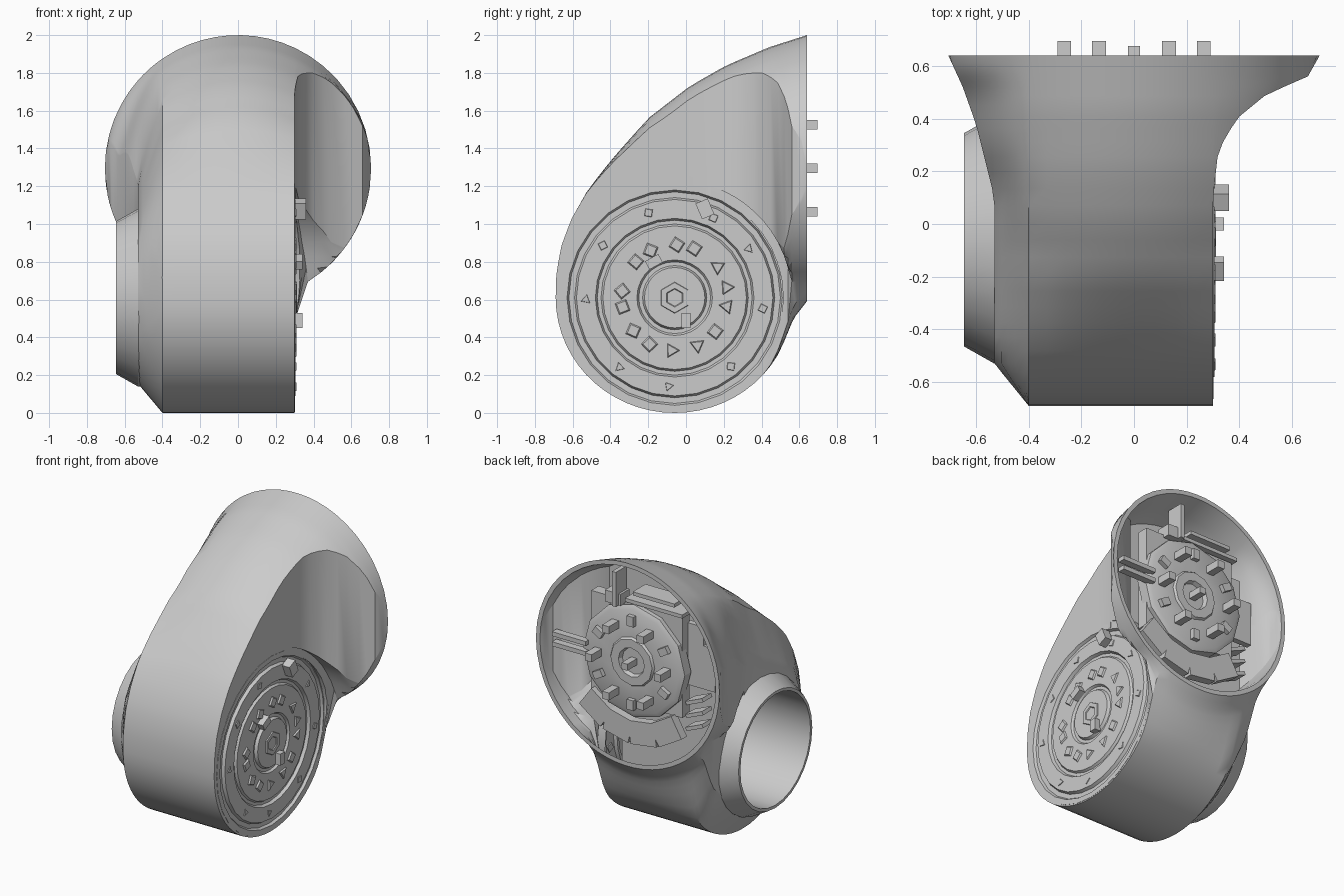
import bpy, bmesh, math, random
from mathutils import Matrix, Vector

random.seed(4)
if "Cube" in bpy.data.objects:
    bpy.data.objects.remove(bpy.data.objects["Cube"])

GREY = bpy.data.materials.new("light_grey")
GREY.use_nodes = True
GREY.diffuse_color = (0.6, 0.6, 0.6, 1)
GREY.node_tree.nodes["Principled BSDF"].inputs["Base Color"].default_value = (0.6, 0.6, 0.6, 1)

CY, CZ = -0.06, 0.61      # axis of the side joint
RING_Z, RING_R = 1.295, 0.705


def finish(name, bm, smooth=True):
    bmesh.ops.recalc_face_normals(bm, faces=bm.faces)
    mesh = bpy.data.meshes.new(name)
    bm.to_mesh(mesh)
    bm.free()
    obj = bpy.data.objects.new(name, mesh)
    bpy.context.collection.objects.link(obj)
    mesh.materials.append(GREY)
    if smooth:
        shade(obj)
    return obj


def shade(obj):
    bpy.ops.object.select_all(action='DESELECT')
    obj.select_set(True)
    bpy.context.view_layer.objects.active = obj
    bpy.ops.object.shade_smooth_by_angle(angle=math.radians(28))


def bridge(bm, rings):
    for a, b in zip(rings, rings[1:]):
        n = len(a)
        for i in range(n):
            j = (i + 1) % n
            bm.faces.new((a[i], a[j], b[j], b[i]))


def lathe(name, profile, place, segments=28):
    """Turn (height, radius) points around z, then place the result."""
    bm = bmesh.new()
    rings = []
    for h, r in profile:
        rings.append([bm.verts.new((r * math.cos(2 * math.pi * i / segments),
                                    r * math.sin(2 * math.pi * i / segments), h))
                      for i in range(segments)])
    bridge(bm, rings)
    bmesh.ops.remove_doubles(bm, verts=bm.verts, dist=1e-5)
    bm.transform(place)
    return finish(name, bm)


def box(name, centre, size, turn=Matrix()):
    bm = bmesh.new()
    bmesh.ops.create_cube(bm, size=1, matrix=Matrix.Translation(centre) @ turn @ Matrix.Diagonal((*size, 1)))
    return finish(name, bm, False)


def interp(points, t):
    if t <= points[0][0]:
        return points[0][1]
    for (a, va), (b, vb) in zip(points, points[1:]):
        if t <= b:
            return va + (vb - va) * (t - a) / (b - a)
    return points[-1][1]


def ease(a, b, t):
    t = min(1, max(0, (t - a) / (b - a)))
    return t * t * (3 - 2 * t)


def arc(radius, d):
    return math.sqrt(max(0, radius * radius - d * d))


# Silhouettes of the housing along its depth
TOP = [(-.69, .61), (-.688, .72), (-.665, .87), (-.61, 1.02), (-.52, 1.18), (-.395, 1.34), (-.2, 1.56),
       (.02, 1.73), (.214, 1.84), (.44, 1.936), (.64, 2.0)]
LEFT = [(-.69, -.4), (-.53, -.53), (.1, -.53), (.38, -.6), (.52, -.65), (.64, -.705)]
RIGHT = [(-.69, .3), (.1, .3), (.28, .32), (.4, .39), (.49, .5), (.53, .59), (.56, .66), (.64, .705)]


def low(y):
    if y <= .5:
        return CZ - CZ / .63 * arc(.63, y - CY)
    return interp([(.5, .33), (.57, .5), (.64, .59)], y)


def section(y, inset):
    """Closed outline across the housing at depth y."""
    xl, xr = interp(LEFT, y) + inset, interp(RIGHT, y) - inset
    radius = RING_R - inset
    core_l, core_r = max(xl, -.53 + inset), .3 - inset
    xs = [core_l + (xl - core_l) * math.sin(math.pi / 2 * i / 6) for i in range(6, 0, -1)]
    xs += [core_l + (-.4 - core_l) * i / 5 for i in range(5)]
    xs += [-.4 + (core_r + .4) * i / 10 for i in range(11)]
    xs += [core_r + (xr - core_r) * math.sin(math.pi / 2 * i / 8) for i in range(1, 9)]
    upper, lower = [], []
    for x in xs:
        bevel = .254 * min(1, max(0, (-.4 - x) / .13))
        qt = 1 - bevel * (1 - ease(-.1, .35, y))
        qb = 1 - bevel * (1 - ease(.35, .6, y))
        drop = radius - arc(radius, x)
        t = CZ + qt * (interp(TOP, CY + (y - CY) / qt) - CZ) - inset - drop * ease(-.6, -.05, y)
        b = CZ + qb * (low(CY + (y - CY) / qb) - CZ) + inset + drop * ease(.42, .58, y)
        # Rounded left shoulder
        if x < -.4:
            u = (x + .4) / (xl + .4)
            t -= .2 * u * u * ease(-.1, .2, y) * (1 - ease(.45, .64, y))
        # Flares stay above the joint disc and the collar
        for beyond, clear in ((x - core_r, .62), (-.53 + inset - x, .49)):
            if beyond > 1e-4:
                b = max(b, RING_Z - arc(radius, x), CZ + arc(clear, y - CY) + inset)
        if t < b:
            t = b = (t + b) / 2
        upper.append((x, y, t))
        lower.append((x, y, b))
    return upper + lower[::-1]


# Housing: outer skin, rim and hollow back in one loft
depths = [CY - .63 * math.cos(math.pi * i / 30) for i in range(26)] + [.52, .54, .56, .58, .61, .64]
bm = bmesh.new()
outlines = [section(y, 0) for y in depths]
outlines += [section(y, .03) for y in reversed(depths) if y > .365] + [section(.36, .03)]
rings = [[bm.verts.new(p) for p in o] for o in outlines]
bridge(bm, rings)
last = rings[-1]
for i in range(len(last) // 2 - 1):
    bm.faces.new((last[i], last[i + 1], last[-2 - i], last[-1 - i]))
bmesh.ops.remove_doubles(bm, verts=bm.verts, dist=1e-4)
bmesh.ops.dissolve_degenerate(bm, edges=bm.edges, dist=1e-5)
housing = finish("housing", bm, False)

side = Matrix.Translation((0, CY, CZ)) @ Matrix.Rotation(math.pi / 2, 4, 'Y')
back = Matrix.Translation((0, 0, RING_Z)) @ Matrix.Rotation(-math.pi / 2, 4, 'X')

# Cut the bore on one side and the disc recess on the other
for name, profile in (("bore_cutter", [(-.9, 0), (-.9, .39), (.16, .39), (.16, 0)]),
                      ("recess_cutter", [(.24, 0), (.24, .575), (.33, .575), (.33, 0)])):
    cutter = lathe(name, profile, side, 40)
    cutter.hide_render = True
    mod = housing.modifiers.new("cut", 'BOOLEAN')
    mod.operation, mod.solver, mod.object = 'DIFFERENCE', 'EXACT', cutter
    bpy.context.view_layer.objects.active = housing
    bpy.ops.object.modifier_apply(modifier=mod.name)
    bpy.data.objects.remove(cutter)
shade(housing)

# Open collar with its lined bore
lathe("collar", [(-.5, .47), (-.53, .47), (-.645, .405), (-.645, .385), (.15, .385), (.15, 0)], side)

# Stepped joint disc
lathe("joint_disc", [(.24, .605), (.302, .605), (.302, .57), (.285, .56), (.285, .53), (.305, .52), (.305, .42),
                     (.285, .41), (.285, .39), (.3, .38), (.3, .2), (.285, .19), (.285, .17),
                     (.305, .16), (.305, 0)], side)
lathe("joint_hub", [(.3, .085), (.312, .08), (.312, .05), (.306, .045), (.306, 0)], side, 6)

# Low wedge lugs around the disc
for radius, count, size in ((.28, 14, .05), (.47, 9, .035)):
    for i in range(count):
        a = 2 * math.pi * (i + random.uniform(-.25, .25)) / count
        bm = bmesh.new()
        bmesh.ops.create_cone(bm, cap_ends=True, segments=random.choice((3, 4)), radius1=size,
                              radius2=size * .7, depth=.016)
        bm.transform(side @ Matrix.Rotation(a, 4, 'Z') @ Matrix.Translation((radius, 0, .302))
                     @ Matrix.Rotation(random.uniform(0, 3), 4, 'Z'))
        finish("disc_lug", bm, False)
box("disc_block_upper", (.33, .1, 1.08), (.06, .07, .09), Matrix.Rotation(.4, 4, 'X'))
box("disc_block_front", (.32, -.17, .8), (.045, .08, .05), Matrix.Rotation(.5, 4, 'X'))
box("disc_block_lower", (.32, 0, .49), (.045, .05, .08))

# Mounting plate and boss inside the rear ring
box("mount_plate", (0, .5, 1.33), (.7, .08, .7))
lathe("mount_boss", [(.5, .39), (.57, .39), (.585, .36), (.585, .17), (.6, .16), (.6, .1), (.57, .09), (.57, 0)],
      back, 12)
box("centre_pin", (0, .62, RING_Z), (.045, .11, .045))
for i in range(6):
    a = math.pi * i / 3
    c = Vector((.265 * math.cos(a), .64, RING_Z + .23 * math.sin(a) / math.sin(math.pi / 3)))
    box("boss_peg", c, (.052, .11, .052))
    a += math.pi / 6
    box("boss_lug", (.29 * math.cos(a), .595, RING_Z + .29 * math.sin(a)), (.07, .04, .05),
        Matrix.Rotation(-a, 4, 'Y'))

# Curved ledge below the boss, in short straight pieces
for degrees in (240, 262, 284, 306):
    a = math.radians(degrees)
    box("lower_ledge", (.49 * math.cos(a), .55, RING_Z + .49 * math.sin(a)), (.16, .06, .2),
        Matrix.Rotation(-a, 4, 'Y'))

# Flat panels, webs, shelves and ribs tying the plate to the shell
box("side_panel", (-.45, .46, 1.34), (.22, .04, .3))
box("upper_panel", (-.32, .46, 1.55), (.3, .04, .14))
box("top_web", (.12, .56, 1.78), (.03, .12, .24))
box("top_block", (.15, .54, 1.7), (.12, .1, .08))
for z in (1.27, 1.34):
    box("side_web", (.47, .59, z), (.26, .05, .03))
for i in range(2):
    box("top_shelf", (-.15, .5, 1.7 + .06 * i), (.44 - .12 * i, .14, .025))
for i in range(3):
    box("lower_rib", (-.42, .46, .92 + .09 * i), (.14, .1, .025), Matrix.Rotation(.4, 4, 'Y'))
